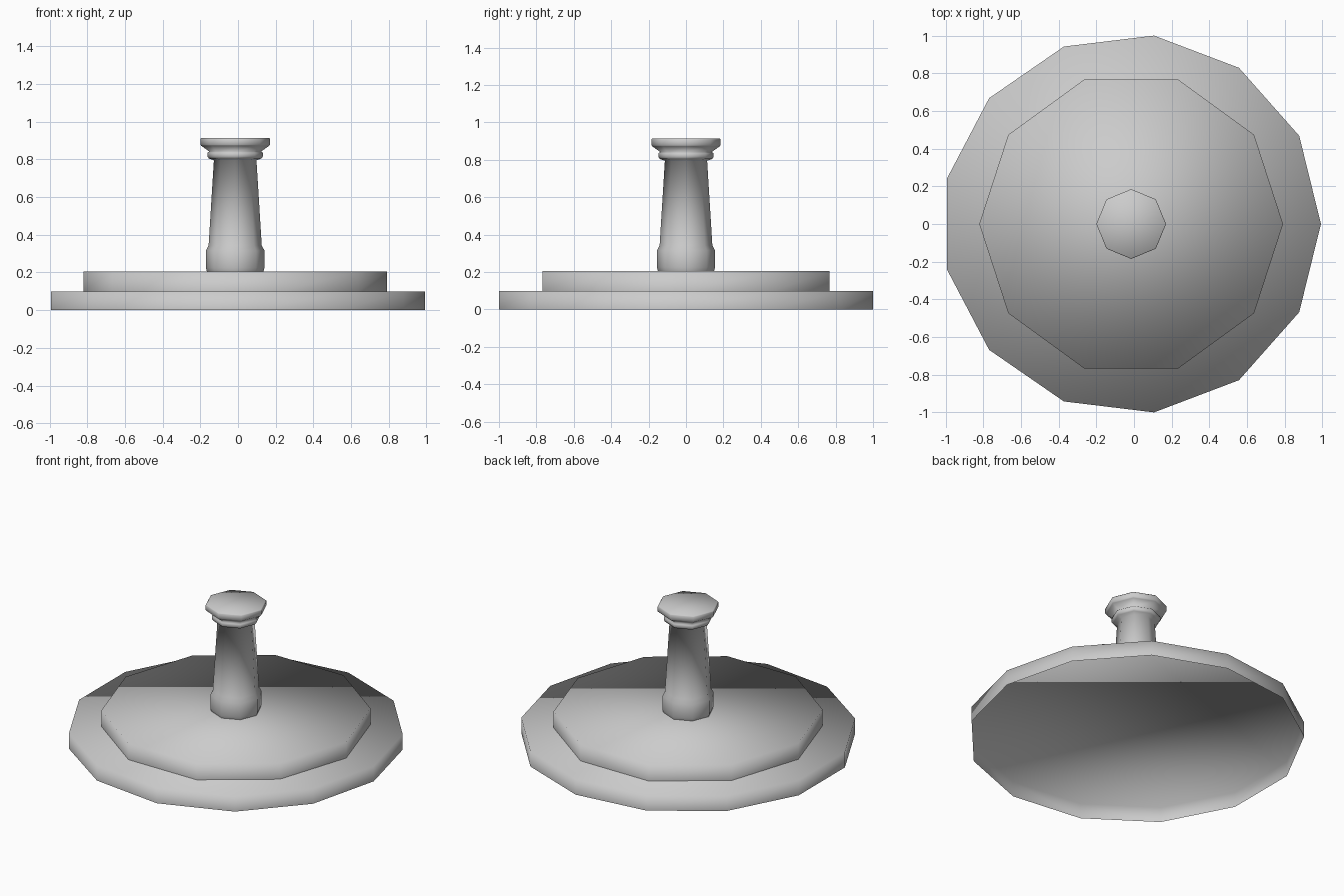
import bpy, bmesh
from math import cos, sin, tau

if "Cube" in bpy.data.objects:
    bpy.data.objects.remove(bpy.data.objects["Cube"])

CX = -0.015  # shared vertical axis


def turned(name, sides, profile):
    """Revolve (radius, z) rings into a smooth prism, capped on top, open below."""
    bm = bmesh.new()
    rings = []
    for r, z in profile:
        rings.append([bm.verts.new((CX + r * cos(tau * i / sides),
                                    r * sin(tau * i / sides), z))
                      for i in range(sides)])
    for a, b in zip(rings, rings[1:]):
        for i in range(sides):
            j = (i + 1) % sides
            bm.faces.new((a[i], a[j], b[j], b[i]))
    bm.faces.new(rings[-1])
    for f in bm.faces:
        f.smooth = True
    mesh = bpy.data.meshes.new(name)
    bm.to_mesh(mesh)
    bm.free()
    obj = bpy.data.objects.new(name, mesh)
    bpy.context.collection.objects.link(obj)
    return obj


# Stepped base: 13-sided lower step, 10-sided upper step
turned("lower_step", 13, [(1.007, 0.0), (1.007, 0.10)])
turned("upper_step", 10, [(0.806, 0.10), (0.806, 0.206)])

# Octagonal column with foot, tapered shaft, collar and flared capital
turned("column", 8, [
    (0.150, 0.206), (0.156, 0.225), (0.156, 0.315), (0.141, 0.343),
    (0.113, 0.795), (0.140, 0.805), (0.147, 0.815), (0.147, 0.835),
    (0.138, 0.842), (0.180, 0.872), (0.185, 0.878), (0.185, 0.908),
    (0.181, 0.913),
])
